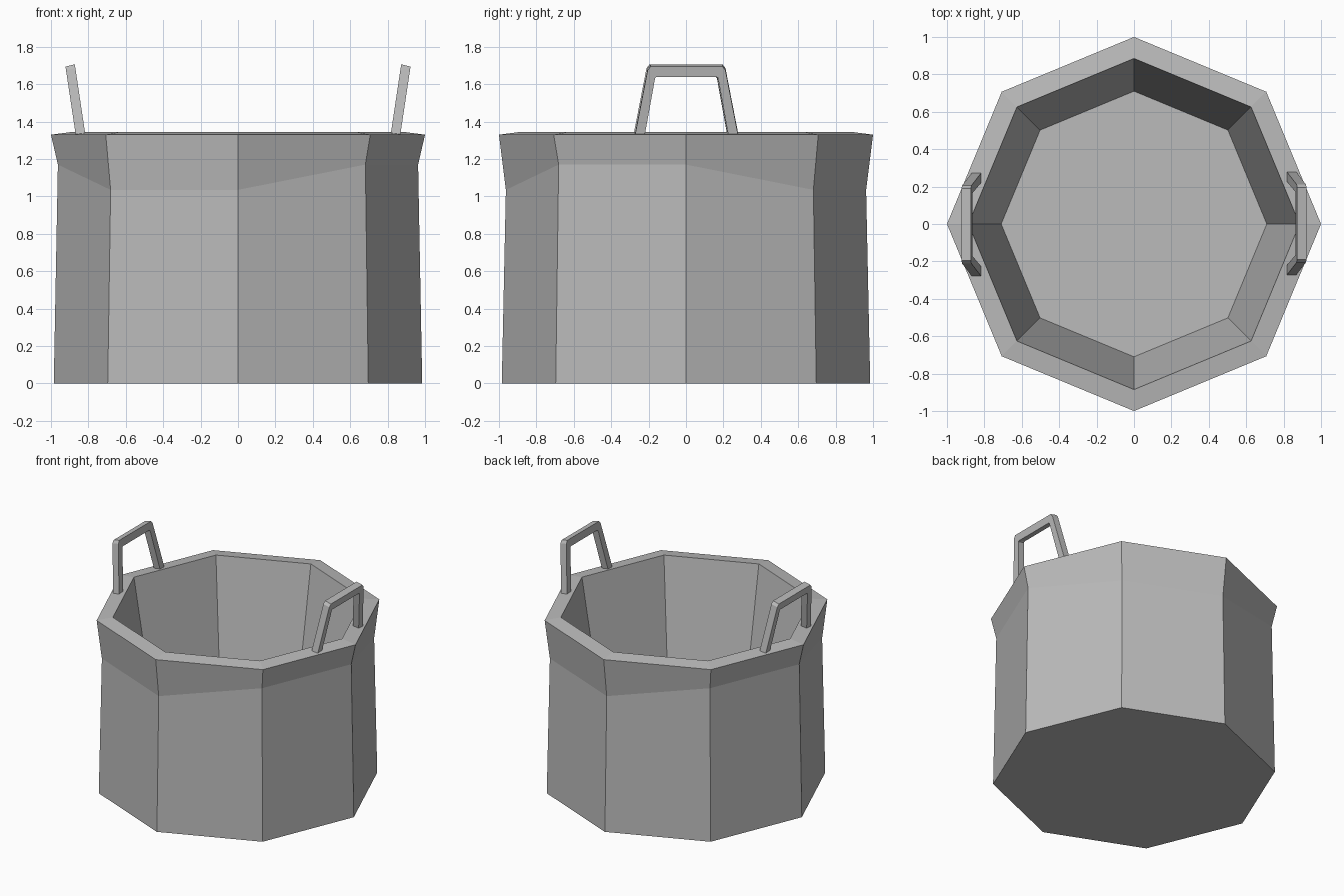
import bpy, bmesh, math

cube = bpy.data.objects.get("Cube")
if cube:
    bpy.data.objects.remove(cube, do_unlink=True)

metal = bpy.data.materials.new("grey metal")
metal.use_nodes = True
GREY = (0.5, 0.5, 0.5, 1)
metal.diffuse_color = GREY
metal.node_tree.nodes["Principled BSDF"].inputs["Base Color"].default_value = GREY


def finish(name, bm):
    bmesh.ops.recalc_face_normals(bm, faces=bm.faces)
    mesh = bpy.data.meshes.new(name)
    bm.to_mesh(mesh)
    bm.free()
    mesh.materials.append(metal)
    obj = bpy.data.objects.new(name, mesh)
    bpy.context.collection.objects.link(obj)
    return obj


def loft(bm, rings):
    """Join closed rings of points with quads and cap both ends."""
    rings = [[bm.verts.new(p) for p in ring] for ring in rings]
    n = len(rings[0])
    for a, b in zip(rings, rings[1:]):
        for i in range(n):
            j = (i + 1) % n
            bm.faces.new((a[i], a[j], b[j], b[i]))
    bm.faces.new(rings[0])
    bm.faces.new(rings[-1])


# Eight-sided pot: the crease under the flared rim alternates in height by pairs
SIDES = 8


def ring(radius, low, high=None):
    points = []
    for i in range(SIDES):
        a = math.tau * i / SIDES
        z = high if high and i % 4 in (0, 3) else low
        points.append((radius * math.cos(a), radius * math.sin(a), z))
    return points


bm = bmesh.new()
loft(bm, [
    ring(0.985, 0),            # base
    ring(0.963, 1.035, 1.17),  # crease
    ring(1.0, 1.33),           # outer rim
    ring(0.885, 1.345),        # inner rim
    ring(0.71, 0.3),           # inside floor
])
finish("pot_body", bm)

# Handle outline: outer (y, z) and inner (y, z) for one half, mirrored in y
HALF = [((0.277, 1.325), (0.225, 1.325)),
        ((0.208, 1.68), (0.168, 1.64)),
        ((0.192, 1.70), (0.16, 1.645))]
STATIONS = HALF + [((-o[0], o[1]), (-i[0], i[1])) for o, i in reversed(HALF)]


def handle(name, side):
    bm = bmesh.new()
    sections = []
    for outer, inner in STATIONS:
        section = []
        for (y, z), order in ((outer, (-1, 1)), (inner, (1, -1))):
            for s in order:
                # the handle leans outwards, so its outer edge sits lower
                x = 0.842 + 0.15 * (z - 1.33) + 0.025 * s
                section.append((side * x, y * 1.0 + 0.003 * side, z - 0.006 * s))
        sections.append(section)
    loft(bm, sections)
    finish(name, bm)


handle("left_handle", 1)
handle("right_handle", -1)
